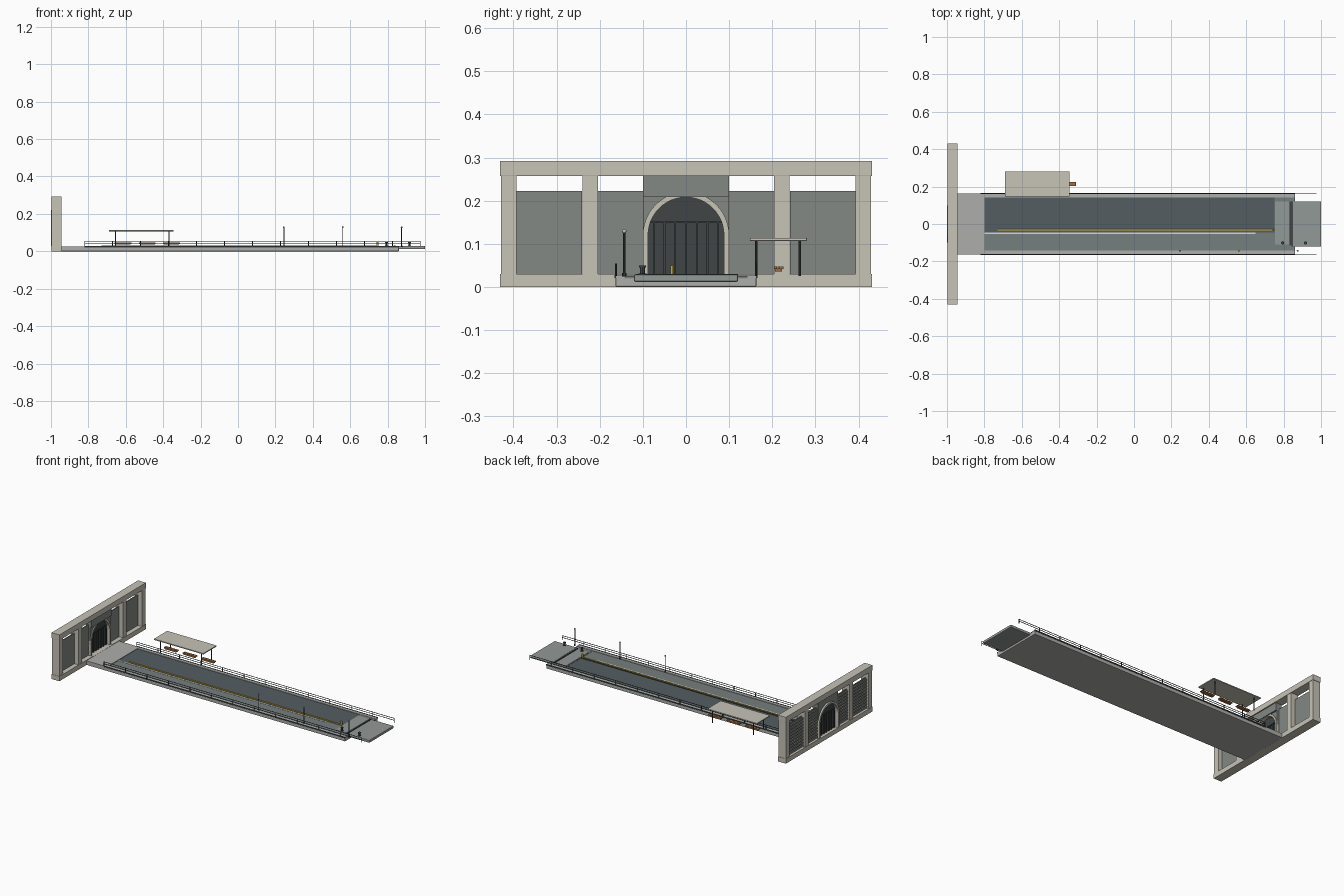
import bpy, math

if "Cube" in bpy.data.objects:
    bpy.data.objects.remove(bpy.data.objects["Cube"])

def mat(name, r, g, b):
    m = bpy.data.materials.new(name)
    m.diffuse_color = (r, g, b, 1)
    m.use_nodes = True
    m.node_tree.nodes["Principled BSDF"].inputs["Base Color"].default_value = m.diffuse_color
    return m

STONE = mat("stone", 0.57, 0.55, 0.47)
CONC = mat("concrete", 0.42, 0.43, 0.41)
PLATE = mat("plate", 0.29, 0.32, 0.31)
ROAD = mat("road", 0.09, 0.11, 0.12)
WALK = mat("walkway", 0.18, 0.21, 0.21)
PANEL = mat("panel", 0.23, 0.25, 0.23)
DARK = mat("dark_metal", 0.05, 0.06, 0.06)
YELLOW = mat("yellow", 0.65, 0.42, 0.03)
WHITE = mat("white", 0.7, 0.7, 0.66)
WOOD = mat("wood", 0.35, 0.16, 0.06)

def mesh(name, verts, faces, m):
    me = bpy.data.meshes.new(name)
    me.from_pydata(verts, [], faces)
    me.materials.append(m)
    ob = bpy.data.objects.new(name, me)
    bpy.context.collection.objects.link(ob)
    return ob

def box(name, x0, x1, y0, y1, z0, z1, m, bevel=0):
    v = [(x, y, z) for x in (x0, x1) for y in (y0, y1) for z in (z0, z1)]
    f = [(0, 1, 3, 2), (4, 6, 7, 5), (0, 4, 5, 1), (2, 3, 7, 6), (0, 2, 6, 4), (1, 5, 7, 3)]
    ob = mesh(name, v, f, m)
    if bevel:
        b = ob.modifiers.new("bevel", 'BEVEL')
        b.width = bevel
        b.segments = 2
    return ob

def post(name, x, y, z0, z1, r, m, n=10):
    bpy.ops.mesh.primitive_cylinder_add(vertices=n, radius=r, depth=z1 - z0, location=(x, y, (z0 + z1) / 2))
    ob = bpy.context.object
    ob.name = name
    ob.data.materials.append(m)
    bpy.ops.object.shade_smooth_by_angle()
    return ob

def rod(name, x0, x1, y, z, r, m):
    ob = post(name, (x0 + x1) / 2, y, z - (x1 - x0) / 2, z + (x1 - x0) / 2, r, m, 8)
    ob.rotation_euler = (0, math.pi / 2, 0)
    return ob

# pontoon deck with raised kerbs and landings
box("deck_base", -0.945, 0.86, -0.163, 0.163, 0, 0.021, CONC, 0.003)
box("gate_landing", -0.945, -0.8, -0.163, 0.163, 0.018, 0.027, CONC)
for s in (-1, 1):
    a, b = sorted((s * 0.142, s * 0.163))
    box("kerb", -0.8, 0.86, a, b, 0.018, 0.027, CONC, 0.001)
    box("kerb_edge", -0.82, 0.86, s * 0.163 - 0.003, s * 0.163 + 0.003, 0.021, 0.028, DARK)
box("road_lane", -0.8, 0.75, -0.045, 0.142, 0.02, 0.0235, ROAD)
box("walk_lane", -0.8, 0.75, -0.142, -0.045, 0.02, 0.0235, WALK)
box("end_apron", 0.75, 0.86, -0.142, 0.142, 0.02, 0.025, WALK)
box("apron_plate", 0.755, 0.83, -0.11, 0.12, 0.024, 0.027, PLATE)
box("hinge_bar", 0.832, 0.843, -0.115, 0.12, 0.024, 0.030, DARK)
box("lane_line", -0.8, 0.65, -0.053, -0.046, 0.0235, 0.025, WHITE)
box("divider_kerb", -0.73, 0.75, -0.036, -0.030, 0.0235, 0.030, YELLOW)
box("divider_shadow_strip", -0.73, 0.75, -0.030, -0.024, 0.0235, 0.027, DARK)
box("divider_marker", 0.74, 0.75, -0.036, -0.030, 0.024, 0.05, YELLOW)

# loading platform
box("end_platform", 0.845, 1.0, -0.121, 0.121, 0.012, 0.029, PLATE, 0.004)

# side railings
for y in (-0.162, 0.162):
    for z in (0.041, 0.053):
        rod("side_rail", -0.82, 0.975, y, z, 0.0018, DARK)
    for i in range(13):
        x = -0.82 + i * 1.795 / 12
        post("rail_post", x, y, 0.025, 0.054, 0.002, DARK, 8)

# lamps
for x in (0.245, 0.56, 0.875):
    post("lamp_pole", x, -0.143, 0.024, 0.126, 0.0027, DARK)
    post("lamp_foot", x, -0.143, 0.024, 0.032, 0.005, DARK)
    bpy.ops.mesh.primitive_uv_sphere_add(segments=12, ring_count=8, radius=0.005, location=(x, -0.143, 0.129))
    lamp = bpy.context.object
    lamp.name = "lamp_globe"
    lamp.data.materials.append(STONE)
    bpy.ops.object.shade_smooth()

# mooring bollards
for x in (0.795, 0.917):
    post("bollard_base", x, -0.101, 0.024, 0.031, 0.009, DARK, 12)
    post("bollard_stem", x, -0.101, 0.03, 0.047, 0.0055, DARK, 12)
    post("bollard_cap", x, -0.101, 0.045, 0.05, 0.008, DARK, 12)

# shelter
box("shelter_roof", -0.69, -0.345, 0.148, 0.28, 0.107, 0.114, STONE, 0.001)
for x in (-0.655, -0.37):
    for y in (0.163, 0.264):
        post("shelter_post", x, y, 0.025, 0.108, 0.003, DARK)

# benches
for x in (-0.615, -0.485, -0.355):
    for i in range(3):
        y = 0.204 + i * 0.0075
        box("bench_slat", x - 0.045, x + 0.045, y, y + 0.0065, 0.042, 0.047, WOOD)
    box("bench_frame", x - 0.04, x + 0.04, 0.206, 0.223, 0.036, 0.042, WOOD)

# gateway wall: beams and piers
box("wall_base", -0.998, -0.943, -0.431, -0.1, 0, 0.03, STONE)
box("wall_base", -0.998, -0.943, 0.1, 0.431, 0, 0.03, STONE)
box("gate_sill", -0.998, -0.943, -0.1, 0.1, 0, 0.028, STONE)
box("wall_lintel", -0.998, -0.943, -0.431, 0.431, 0.257, 0.292, STONE, 0.001)
for s in (-1, 1):
    for c, w in ((0.411, 0.036), (0.222, 0.035)):
        box("wall_pier", -0.996, -0.945, s * c - w / 2, s * c + w / 2, 0.03, 0.257, STONE)
    # louvred panels
    for c, w in ((0.317, 0.153), (0.1525, 0.105)):
        y0, y1 = s * c - w / 2, s * c + w / 2
        box("panel_back", -0.978, -0.972, y0, y1, 0.03, 0.222, PANEL)
        for i in range(10):
            z = 0.033 + i * 0.019
            box("panel_louvre", -0.986, -0.977, y0, y1, z, z + 0.011, PANEL)

# arched gate: strips of an arch outline, straight below, round above
R_IN, R_OUT, SPRING = 0.088, 0.1, 0.12
def arch_path(r):
    pts = [(-r, 0.028)]
    pts += [(-r * math.cos(math.pi * i / 24), SPRING + r * math.sin(math.pi * i / 24)) for i in range(25)]
    return pts + [(r, 0.028)]

def arch_ring(name, inner, outer, x0, x1, m):
    n = len(inner)
    v = [(x, *p) for x in (x0, x1) for path in (inner, outer) for p in path]
    f = []
    for i in range(n - 1):
        a, b, c, d = i, n + i, 2 * n + i, 3 * n + i
        f += [(a, a + 1, b + 1, b), (c, d, d + 1, c + 1), (a, c, c + 1, a + 1), (b, b + 1, d + 1, d)]
    f += [(0, n, 3 * n, 2 * n), (n - 1, 3 * n - 1, 4 * n - 1, 2 * n - 1)]
    return mesh(name, v, f, m)

inner, outer = arch_path(R_IN), arch_path(R_OUT)
arch_ring("gate_arch", inner, outer, -1.0, -0.955, STONE)
top_edge = [(p[0], 0.222) if 0 < i < len(outer) - 1 else p for i, p in enumerate(outer)]
arch_ring("arch_spandrel", outer, top_edge, -0.99, -0.96, PANEL)
box("arch_header", -0.99, -0.95, -0.1, 0.1, 0.209, 0.257, PANEL)
n = len(inner)
mesh("gate_back", [(-0.976, *p) for p in inner], [tuple(range(n))], DARK)
box("gate_transom", -0.982, -0.970, -R_IN, R_IN, 0.148, 0.153, DARK)
for i in range(-3, 4):
    y = i * 0.025
    box("gate_bar", -0.982, -0.970, y - 0.002, y + 0.002, 0.028, 0.148, DARK)
